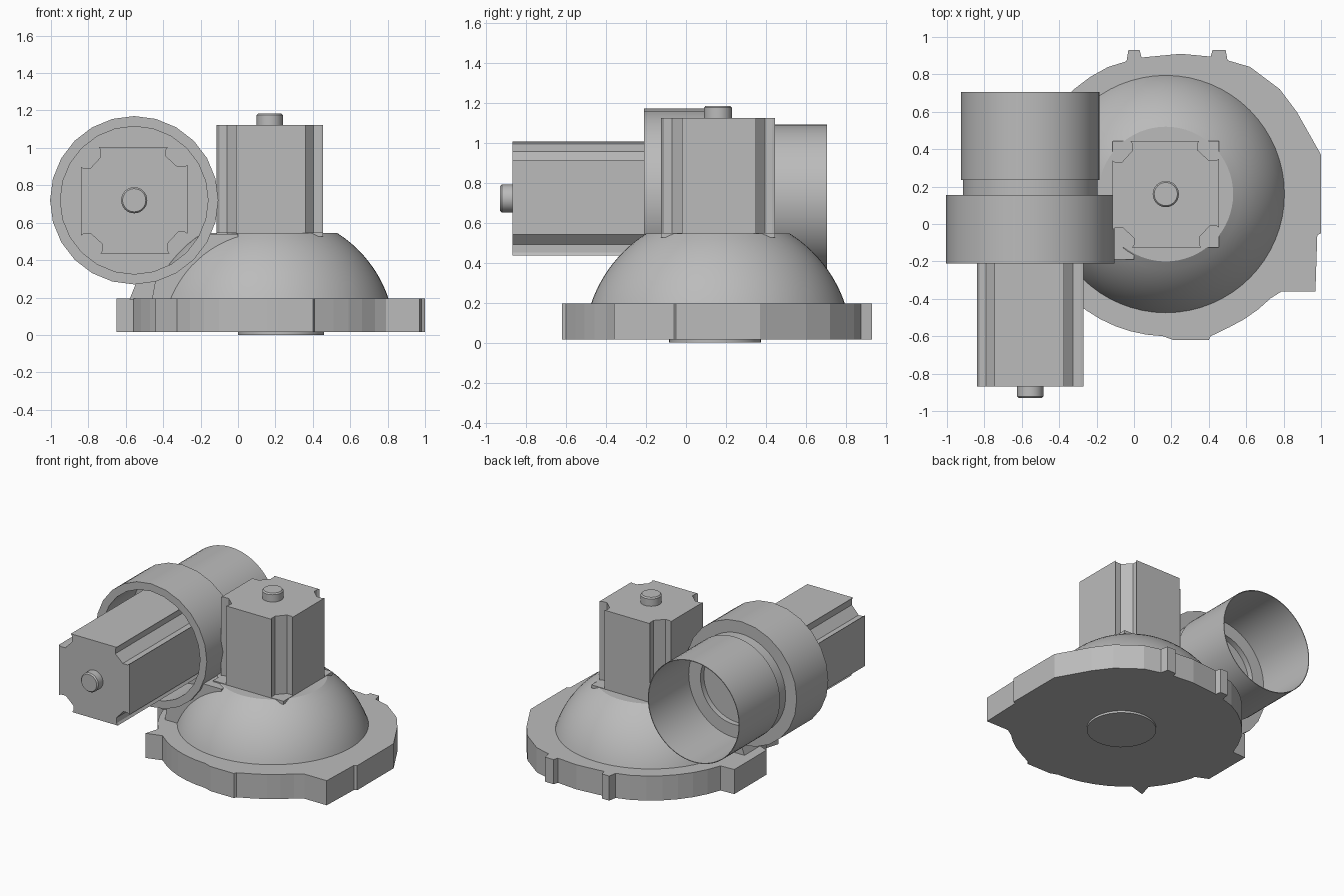
import bpy, bmesh
from math import sin, cos, pi, radians, sqrt
from mathutils import Matrix, Vector

cube = bpy.data.objects.get("Cube")
if cube:
    bpy.data.objects.remove(cube)

grey = bpy.data.materials.new("plain_grey")
grey.use_nodes = True
grey.diffuse_color = (0.5, 0.5, 0.5, 1)
grey.node_tree.nodes["Principled BSDF"].inputs["Base Color"].default_value = grey.diffuse_color

UPRIGHT = Matrix.Identity(4)
FORWARD = Matrix.Rotation(pi / 2, 4, "X")  # local z points to the front
DOME_AXIS = Vector((0.17, 0.16, 0))
BLOWER_AXIS = Vector((-0.555, 0, 0.72))


def finish(name, bm, origin, turn, smooth=False):
    bmesh.ops.remove_doubles(bm, verts=bm.verts, dist=1e-5)
    bmesh.ops.recalc_face_normals(bm, faces=bm.faces)
    mesh = bpy.data.meshes.new(name)
    bm.to_mesh(mesh)
    bm.free()
    mesh.materials.append(grey)
    obj = bpy.data.objects.new(name, mesh)
    obj.matrix_world = Matrix.Translation(origin) @ turn
    bpy.context.collection.objects.link(obj)
    if smooth:
        bpy.ops.object.select_all(action="DESELECT")
        obj.select_set(True)
        bpy.context.view_layer.objects.active = obj
        bpy.ops.object.shade_smooth_by_angle(angle=radians(30))
    return obj


def prism(name, outline, low, high, origin=Vector(), turn=UPRIGHT):
    bm = bmesh.new()
    face = bm.faces.new([bm.verts.new((x, y, low)) for x, y in outline])
    grown = bmesh.ops.extrude_face_region(bm, geom=[face])["geom"]
    verts = [g for g in grown if isinstance(g, bmesh.types.BMVert)]
    bmesh.ops.translate(bm, verts=verts, vec=(0, 0, high - low))
    return finish(name, bm, origin, turn)


def lathe(name, profile, sides, origin=Vector(), turn=UPRIGHT):
    bm = bmesh.new()
    verts = [bm.verts.new((r, 0, z)) for r, z in profile]
    edges = [bm.edges.new(pair) for pair in zip(verts, verts[1:])]
    bmesh.ops.spin(bm, geom=verts + edges, cent=(0, 0, 0), axis=(0, 0, 1),
                   angle=2 * pi, steps=sides, use_merge=True)
    return finish(name, bm, origin, turn, smooth=True)


def arc(radius, start, end, steps):
    angles = [radians(start + (end - start) * i / steps) for i in range(steps + 1)]
    return [(0.18 + radius * cos(a), 0.155 + radius * sin(a)) for a in angles]


def motor(name, origin, turn, low, high):
    # square body with a stepped groove down each corner
    half = 0.285
    corner = [(half, 0.19), (0.27, 0.18), (0.23, 0.18), (0.17, 0.235), (0.17, 0.27), (0.18, half)]
    outline = []
    for quarter in range(4):
        spin = Matrix.Rotation(quarter * pi / 2, 2)
        outline += [tuple(spin @ Vector(p)) for p in corner]
    prism(name + "_body", outline, low, high, origin, turn)
    lathe(name + "_shaft", [(0, high), (0.07, high), (0.07, high + 0.053),
                            (0.062, high + 0.062), (0, high + 0.062)], 32, origin, turn)


# Base flange with lugs, and the inlet ring beneath it
flange = [(1, 0.37), (0.87, 0.6), (0.78, 0.72), (0.62, 0.84), (0.5, 0.875),
          (0.49, 0.93), (0.42, 0.93), (0.41, 0.895), (0.25, 0.91), (0.04, 0.89),
          (0.03, 0.93), (-0.03, 0.93), (-0.04, 0.87)]
flange += arc(0.755, 115, 163, 6)
flange += [(-0.65, 0.37), (-0.65, 0), (-0.56, -0.04)]
flange += arc(0.77, 197, 220, 3) + [(-0.44, -0.44)] + arc(0.755, 228, 268, 6)
flange += [(0.21, -0.62), (0.4, -0.62), (0.41, -0.6)] + arc(0.78, 295, 315, 3)
flange += [(0.79, -0.36), (0.97, -0.36), (0.98, -0.06), (1, -0.05)]
prism("base_flange", flange, 0.015, 0.195)
lathe("inlet_ring", [(0, 0.02), (0.23, 0.02), (0.23, 0), (0, 0)], 48, Vector((0.23, 0.145, 0)))

# Dome, a slice of a sphere with a flat top
heights = [0.19 + (0.545 - 0.19) * i / 12 for i in range(13)]
dome = [(0, 0.19)] + [(sqrt(0.449 - (z + 0.02) ** 2), z) for z in heights] + [(0, 0.545)]
lathe("dome", dome, 64, DOME_AXIS)

# Upright motor on a thin square mounting plate
motor("upright_motor", DOME_AXIS, UPRIGHT, 0.53, 1.122)
plate = [(-0.285, -0.285), (0.285, -0.285), (0.285, 0.285), (-0.285, 0.285)]
prism("mounting_plate", plate, 0.525, 0.548, DOME_AXIS)

# Side blower: open collar in front, open tube behind
lathe("blower_collar", [(0, -0.12), (0.395, -0.12), (0.395, 0.21), (0.45, 0.21),
                        (0.45, -0.155), (0, -0.155)], 24, BLOWER_AXIS, FORWARD)
lathe("blower_tube", [(0.36, -0.14), (0.36, -0.235), (0.37, -0.235), (0.37, -0.705),
                      (0.365, -0.705), (0.365, -0.24), (0.27, -0.24), (0.27, -0.2),
                      (0, -0.2)], 64, BLOWER_AXIS, FORWARD)
motor("side_motor", BLOWER_AXIS, FORWARD, -0.13, 0.868)

# Bridge joining the collar to the dome
arch = [(-0.38, 0.34), (-0.24, 0.43), (-0.15, 0.54), (0, 0.54), (0, 0.19)]
prism("bridge_front", [(-0.46, 0.19), (-0.44, 0.3)] + arch, 0.05, 0.19, turn=FORWARD)
prism("bridge_rear", [(-0.58, 0.19), (-0.54, 0.29)] + arch, -0.15, 0.06, turn=FORWARD)
